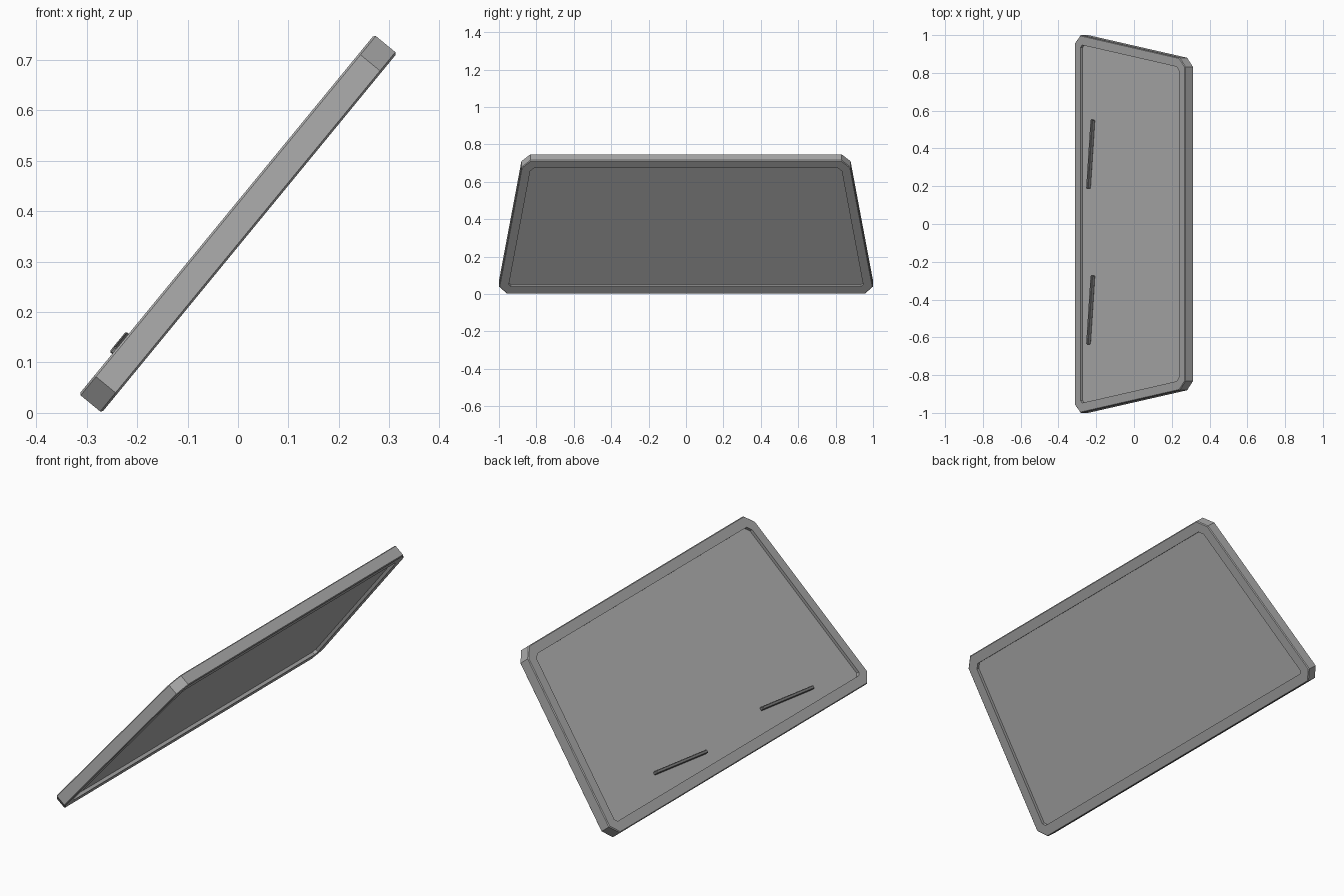
import bpy, bmesh, math
from mathutils import Matrix, Vector

cube = bpy.data.objects.get("Cube")
if cube:
    bpy.data.objects.remove(cube)


def material(name, rgb):
    m = bpy.data.materials.new(name)
    m.use_nodes = True
    m.diffuse_color = (*rgb, 1)
    m.node_tree.nodes["Principled BSDF"].inputs["Base Color"].default_value = (*rgb, 1)
    return m


frame_grey = material("frame grey", (0.40, 0.40, 0.40))
glass_grey = material("glass grey", (0.45, 0.45, 0.45))
wiper_grey = material("wiper grey", (0.22, 0.22, 0.22))

# Panel space: x = up the slope, y = sideways, z = outward normal
up = Vector((0.635, 0, 0.773)).normalized()
side = Vector((0, 1, 0))
out = up.cross(side)
TILT = Matrix((up, side, out)).transposed().to_4x4()
TILT.translation = (0, 0, 0.375)

THICK = 0.058
RECESS = 0.015
RIM = 0.05
half = [(-0.461, 0.957), (-0.413, 1.0), (0.413, 0.88), (0.461, 0.832)]
outline = half + [(v, -y) for v, y in reversed(half)]


def add_object(name, bm, mat):
    bmesh.ops.recalc_face_normals(bm, faces=bm.faces)
    bm.transform(TILT)
    me = bpy.data.meshes.new(name)
    bm.to_mesh(me)
    bm.free()
    me.materials.append(mat)
    ob = bpy.data.objects.new(name, me)
    bpy.context.collection.objects.link(ob)
    return ob


def slab(points, thick):
    bm = bmesh.new()
    base = bm.faces.new([bm.verts.new((v, y, -thick / 2)) for v, y in points])
    ext = bmesh.ops.extrude_face_region(bm, geom=[base], use_keep_orig=True)
    verts = [g for g in ext["geom"] if isinstance(g, bmesh.types.BMVert)]
    bmesh.ops.translate(bm, verts=verts, vec=(0, 0, thick))
    bmesh.ops.recalc_face_normals(bm, faces=bm.faces)
    return bm


def caps(bm):
    return [f for f in bm.faces if abs(f.normal.z) > 0.9]


# Frame: softened slab edges, inset rim, open through the middle
bm = slab(outline, THICK)
edges = list({e for f in caps(bm) for e in f.edges})
bmesh.ops.bevel(bm, geom=edges, offset=0.004, segments=1, affect='EDGES')
bm.normal_update()
panes = caps(bm)
bmesh.ops.inset_individual(bm, faces=panes, thickness=RIM - 0.004, use_even_offset=True)
opening = [(v.co.x, v.co.y) for v in max(panes, key=lambda f: f.calc_center_median().z).verts]
bmesh.ops.bridge_loops(bm, edges=[e for f in panes for e in f.edges])
bmesh.ops.delete(bm, geom=panes, context='FACES_ONLY')
add_object("frame", bm, frame_grey)

# Glass: recessed on both sides of the frame
add_object("glass", slab(opening, THICK - 2 * RECESS), glass_grey)

# Wipers: thin slanted bars resting on the outer face of the glass
for name, y in (("left_wiper", 0.37), ("right_wiper", -0.455)):
    bm = bmesh.new()
    bmesh.ops.create_cube(bm, size=1, matrix=Matrix.Diagonal((0.016, 0.365, 0.022, 1)))
    bmesh.ops.bevel(bm, geom=list(bm.edges), offset=0.003, segments=1, affect='EDGES')
    bm.transform(Matrix.Translation((-0.332, y, 0.025)) @ Matrix.Rotation(-0.1, 4, 'Z'))
    add_object(name, bm, wiper_grey)
